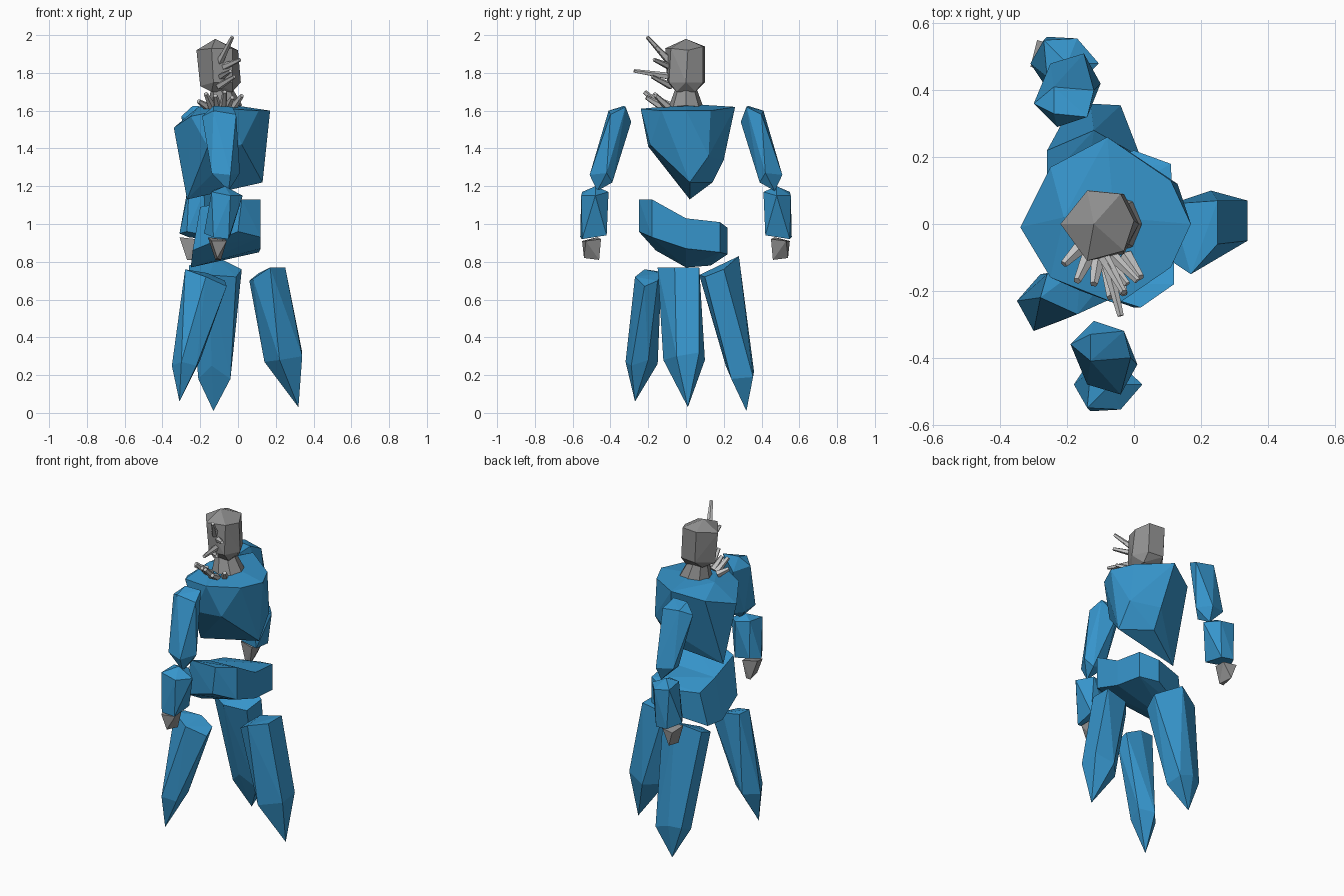
import bpy, bmesh, math
from mathutils import Vector


def material(name, rgb):
    m = bpy.data.materials.new(name)
    m.diffuse_color = (*rgb, 1)
    return m


BLUE = material("crystal blue", (0.037, 0.30, 0.60))
GREY = material("stone grey", (0.28, 0.28, 0.28))
PALE = material("pale grey", (0.56, 0.56, 0.56))


def finish(name, bm, mat):
    bmesh.ops.recalc_face_normals(bm, faces=bm.faces)
    me = bpy.data.meshes.new(name)
    bm.to_mesh(me)
    bm.free()
    me.materials.append(mat)
    ob = bpy.data.objects.new(name, me)
    bpy.context.collection.objects.link(ob)
    return ob


def rock(name, points, mat=BLUE):
    """Faceted block: convex hull round a few corner points."""
    bm = bmesh.new()
    for p in points:
        bm.verts.new(p)
    res = bmesh.ops.convex_hull(bm, input=bm.verts[:])
    loose = [v for v in bm.verts if not v.link_faces]
    bmesh.ops.delete(bm, geom=loose, context='VERTS')
    bmesh.ops.dissolve_limit(bm, angle_limit=math.radians(3), verts=bm.verts[:], edges=bm.edges[:])
    return finish(name, bm, mat)


def spike(name, a, b, r1, r2, mat=PALE, sides=5):
    """Tapered prism from a to b."""
    a, b = Vector(a), Vector(b)
    bm = bmesh.new()
    bmesh.ops.create_cone(bm, cap_ends=True, segments=sides, radius1=r1, radius2=r2, depth=(b - a).length)
    bm.transform((b - a).to_track_quat('Z', 'Y').to_matrix().to_4x4())
    bmesh.ops.translate(bm, verts=bm.verts[:], vec=(a + b) / 2)
    return finish(name, bm, mat)


# Torso
rock("torso", [
    (-0.34, -0.01, 1.51), (-0.25, 0.17, 1.57), (-0.08, 0.26, 1.62), (0.11, 0.13, 1.60),
    (0.17, 0.0, 1.60), (0.11, -0.13, 1.60), (-0.05, -0.24, 1.61), (-0.25, -0.16, 1.57),
    (-0.21, 0.02, 1.62), (-0.06, 0.02, 1.635),
    (-0.27, 0.02, 1.13), (0.13, 0.02, 1.22), (0.13, 0.12, 1.36), (-0.03, 0.14, 1.22),
    (-0.03, 0.20, 1.34), (-0.16, -0.20, 1.41), (0.02, -0.19, 1.42), (-0.01, 0.0, 1.21)])

# Pelvis: two blocks meeting in a shallow V
middle = [(0.12, 0, 1.03), (0.12, 0, 0.87), (-0.20, 0, 1.02), (-0.25, 0, 0.77)]
rock("pelvis_right", middle + [
    (0.12, -0.18, 1.13), (0.12, -0.18, 0.93), (0.02, -0.25, 1.13), (0.0, -0.25, 0.96),
    (-0.20, -0.18, 1.09), (-0.24, -0.16, 0.86)])
rock("pelvis_left", middle + [
    (0.11, 0.18, 1.01), (0.11, 0.18, 0.85), (0.0, 0.22, 0.98), (0.0, 0.22, 0.84),
    (-0.20, 0.15, 0.98), (-0.24, 0.13, 0.78)])

# Three crystal legs
rock("side_leg", [
    (0.06, 0.0, 0.70), (0.11, 0.06, 0.74), (0.25, 0.07, 0.77), (0.25, -0.06, 0.77),
    (0.17, -0.15, 0.77), (0.08, -0.09, 0.71),
    (0.34, 0.07, 0.32), (0.34, -0.05, 0.30), (0.23, 0.10, 0.28), (0.14, 0.0, 0.27),
    (0.22, -0.12, 0.28), (0.32, 0.01, 0.03)])
rock("front_leg", [
    (-0.28, -0.22, 0.76), (-0.17, -0.27, 0.72), (-0.06, -0.22, 0.67), (-0.07, -0.15, 0.70),
    (-0.16, -0.13, 0.74), (-0.26, -0.15, 0.75),
    (-0.35, -0.23, 0.25), (-0.30, -0.32, 0.27), (-0.22, -0.29, 0.25), (-0.20, -0.20, 0.28),
    (-0.28, -0.15, 0.26), (-0.31, -0.27, 0.06)])
rock("back_leg", [
    (-0.12, 0.28, 0.83), (0.02, 0.20, 0.76), (-0.01, 0.10, 0.72), (-0.15, 0.07, 0.73),
    (-0.26, 0.13, 0.75), (-0.26, 0.22, 0.78),
    (-0.13, 0.36, 0.22), (-0.04, 0.355, 0.19), (-0.04, 0.24, 0.18), (-0.14, 0.21, 0.25),
    (-0.21, 0.25, 0.18), (-0.20, 0.33, 0.21), (-0.13, 0.32, 0.01)])

# Arms: one set of corners, mirrored across y and swung back in x
upper = [(-0.13, -0.33, 1.625), (-0.03, -0.32, 1.62), (-0.19, -0.36, 1.57), (-0.12, -0.29, 1.54),
         (-0.01, -0.40, 1.58), (-0.13, -0.41, 1.60), (0.01, -0.42, 1.27), (-0.04, -0.51, 1.26),
         (-0.14, -0.48, 1.27), (-0.12, -0.40, 1.25), (-0.03, -0.39, 1.22), (-0.05, -0.47, 1.175)]
fore = [(0.025, -0.48, 1.15), (-0.05, -0.41, 1.17), (-0.13, -0.44, 1.18), (-0.14, -0.55, 1.17),
        (-0.04, -0.555, 1.15), (-0.07, -0.48, 1.20), (-0.18, -0.48, 0.95), (-0.13, -0.56, 0.93),
        (-0.05, -0.55, 0.92), (-0.04, -0.42, 0.94), (-0.14, -0.42, 0.96)]
hand = [(-0.16, -0.47, 0.93), (-0.07, -0.45, 0.92), (-0.06, -0.53, 0.91), (-0.14, -0.55, 0.91),
        (-0.09, -0.46, 0.81), (-0.12, -0.46, 0.81), (-0.11, -0.54, 0.82)]
for part, pts, shift, mat in (("upper_arm", upper, -0.11, BLUE),
                              ("forearm", fore, -0.13, BLUE), ("hand", hand, -0.15, GREY)):
    rock("right_" + part, pts, mat)
    rock("left_" + part, [(x + shift, -y, z) for x, y, z in pts], mat)

# Neck and head
spike("neck", (-0.07, 0, 1.61), (-0.09, 0, 1.72), 0.095, 0.055, GREY, 8)
rock("head", [
    (-0.12, 0.0, 1.98), (-0.22, 0.0, 1.92), (-0.14, 0.10, 1.94), (-0.04, 0.09, 1.94),
    (0.0, 0.01, 1.92), (-0.03, -0.08, 1.93), (-0.14, -0.11, 1.93),
    (-0.20, 0.0, 1.73), (-0.13, 0.10, 1.75), (-0.03, 0.09, 1.75), (0.015, 0.0, 1.75),
    (-0.03, -0.09, 1.75), (-0.13, -0.10, 1.75), (-0.14, 0.04, 1.70), (-0.03, 0.05, 1.70),
    (-0.03, -0.05, 1.70), (-0.14, -0.05, 1.70)], GREY)

# Face spikes
for i, (a, b) in enumerate([((-0.10, -0.08, 1.85), (-0.03, -0.205, 1.99)),
                            ((-0.09, -0.08, 1.78), (-0.04, -0.275, 1.81)),
                            ((-0.08, -0.08, 1.83), (0.01, -0.17, 1.87)),
                            ((-0.10, -0.08, 1.86), (-0.05, -0.16, 1.94)),
                            ((-0.10, -0.08, 1.73), (-0.02, -0.18, 1.78))]):
    spike("face_spike_%d" % i, a, b, 0.020, 0.010)

# Collar claws fanned over the chest
for i, (x, y, lift) in enumerate([(-0.21, -0.12, 0.02), (-0.17, -0.17, 0.06), (-0.12, -0.18, 0.05),
                                  (-0.07, -0.22, 0.07), (-0.03, -0.21, 0.04), (0.02, -0.16, 0.05)]):
    spike("collar_claw_%d" % i, (-0.09 + (x + 0.09) * 0.6, y * 0.6, 1.62), (x, y, 1.63 + lift), 0.022, 0.012)
